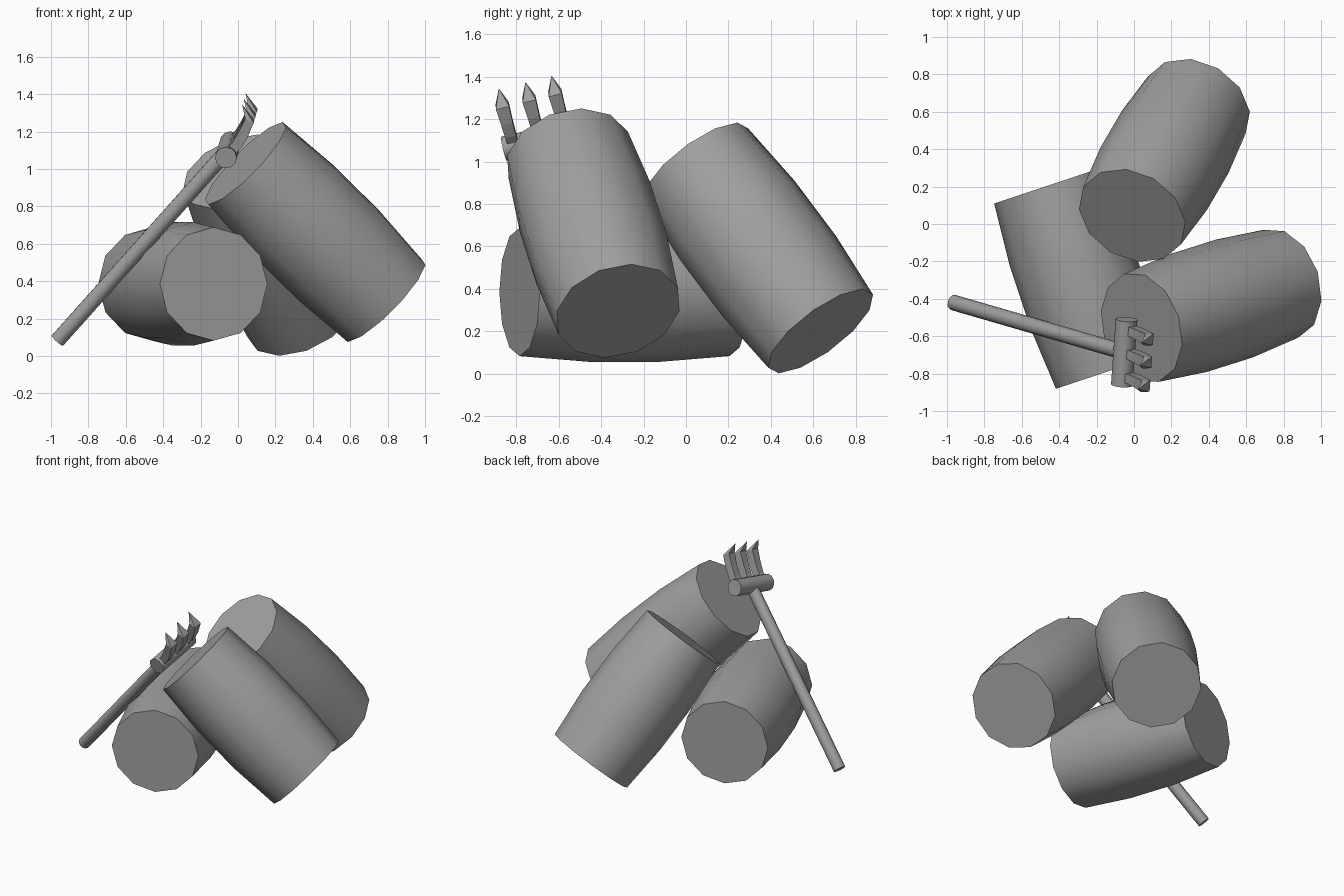
import bpy, bmesh
from math import cos, sin, tau, radians
from mathutils import Vector

cube = bpy.data.objects.get("Cube")
if cube:
    bpy.data.objects.remove(cube)

grey = bpy.data.materials.new("plain_grey")
grey.use_nodes = True
COLOUR = (0.35, 0.35, 0.35, 1)
grey.diffuse_color = COLOUR
grey.node_tree.nodes["Principled BSDF"].inputs["Base Color"].default_value = COLOUR


def finish(name, bm, smooth):
    bmesh.ops.recalc_face_normals(bm, faces=bm.faces)
    mesh = bpy.data.meshes.new(name)
    bm.to_mesh(mesh)
    bm.free()
    mesh.materials.append(grey)
    obj = bpy.data.objects.new(name, mesh)
    bpy.context.collection.objects.link(obj)
    if smooth:
        bpy.ops.object.select_all(action='DESELECT')
        obj.select_set(True)
        bpy.context.view_layer.objects.active = obj
        bpy.ops.object.shade_smooth_by_angle(angle=radians(35))
    return obj


def skin(bm, rings):
    """Join matching rings of points with quads and close both ends."""
    loops = [[bm.verts.new(p) for p in ring] for ring in rings]
    n = len(loops[0])
    for a, b in zip(loops, loops[1:]):
        for i in range(n):
            j = (i + 1) % n
            bm.faces.new((a[i], a[j], b[j], b[i]))
    bm.faces.new(loops[0])
    bm.faces.new(loops[-1])


def round_bar(name, start, end, profile, sides=12):
    """Round solid between two points; profile is (fraction, radius)."""
    start, end = Vector(start), Vector(end)
    axis = (end - start).normalized()
    up = Vector((0, 0, 1))
    up = (up - axis * axis.dot(up)).normalized()
    side = axis.cross(up)
    rings = []
    for t, r in profile:
        c = start.lerp(end, t)
        rings.append([c + r * (up * cos(tau * i / sides) + side * sin(tau * i / sides))
                      for i in range(sides)])
    bm = bmesh.new()
    skin(bm, rings)
    return finish(name, bm, True)


# Three slightly bulging barrels leaning on one another
barrel = [(0, 0.303), (1 / 3, 0.33), (2 / 3, 0.33), (1, 0.303)]
round_bar("lying_barrel", (-0.13, -0.785, 0.385), (-0.46, 0.205, 0.385), barrel)
round_bar("front_leaning_barrel", (0.04, -0.555, 1.03), (0.785, -0.32, 0.295), barrel)
round_bar("back_leaning_barrel", (-0.01, 0.045, 0.985), (0.335, 0.635, 0.2), barrel)

# Rake handle and crossbar
head_a, head_b = Vector((-0.065, -0.86, 1.06)), Vector((-0.04, -0.51, 1.145))
round_bar("rake_handle", (-0.965, -0.42, 0.083), head_a.lerp(head_b, 0.5),
          [(0, 0.042), (1, 0.042)])
round_bar("rake_crossbar", head_a, head_b, [(0, 0.058), (1, 0.058)])

# Hooked tines: each station is (forward, rise, half thickness, half width)
across = (head_b - head_a).normalized()
forward = Vector((1, 0, 0))
forward = (forward - across * across.dot(forward)).normalized()
rise = forward.cross(across)
stations = [(0.0, 0.0, 0.028, 0.026), (0.055, 0.06, 0.028, 0.026),
            (0.09, 0.12, 0.028, 0.028), (0.125, 0.2, 0.025, 0.032),
            (0.085, 0.28, 0.001, 0.001)]
for name, t in (("front_tine", 0.14), ("middle_tine", 0.5), ("back_tine", 0.85)):
    root = head_a.lerp(head_b, t)
    rings = []
    for f, h, thick, wide in stations:
        c = root + forward * f + rise * h
        across_tine = (forward - rise * 0.5).normalized()
        rings.append([c + across_tine * thick * sx + across * wide * sy
                      for sx, sy in ((-1, -1), (1, -1), (1, 1), (-1, 1))])
    bm = bmesh.new()
    skin(bm, rings)
    finish(name, bm, False)
